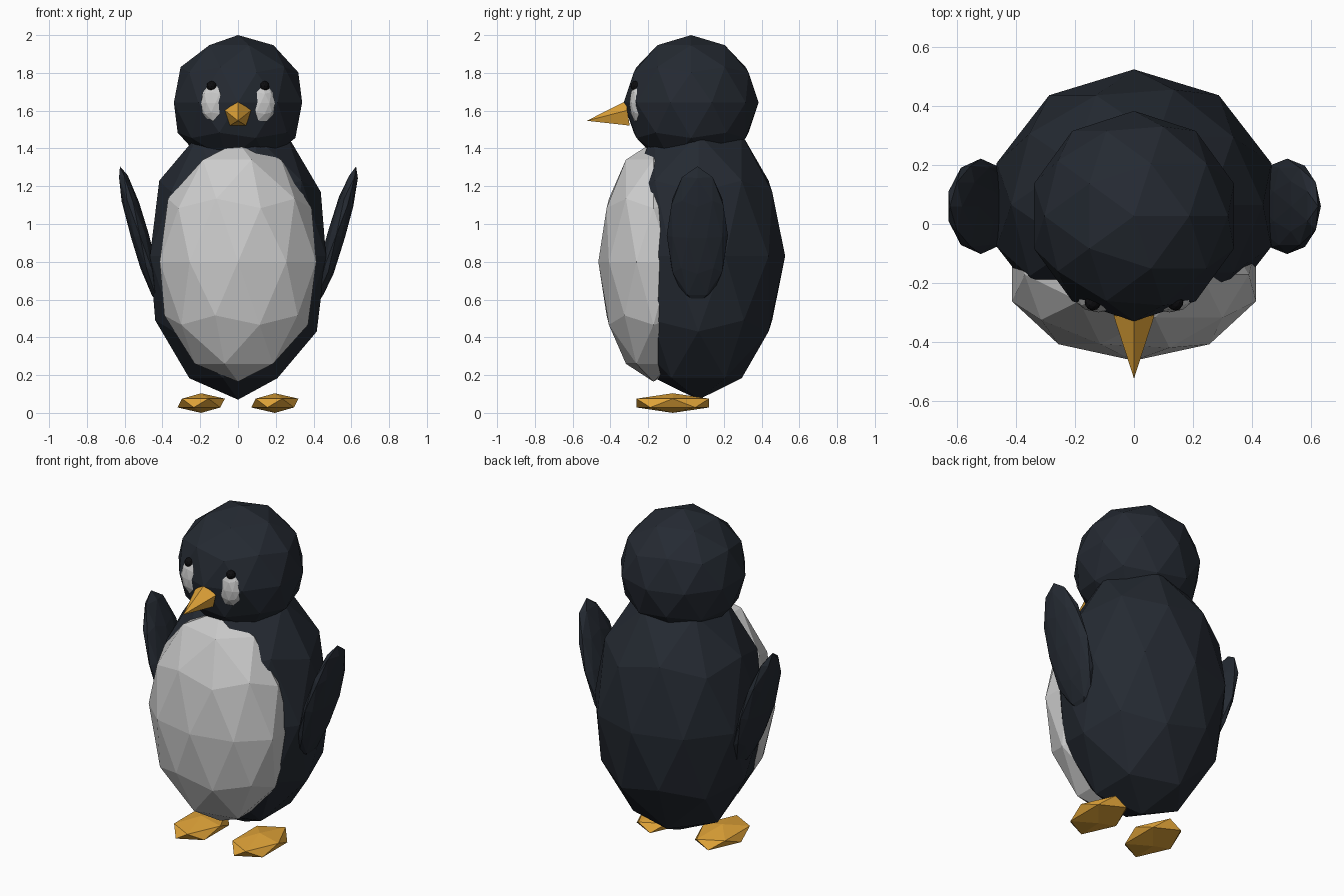
import bpy
from math import pi

if "Cube" in bpy.data.objects:
    bpy.data.objects.remove(bpy.data.objects["Cube"])


def material(name, rgb):
    m = bpy.data.materials.new(name)
    m.diffuse_color = (*rgb, 1)
    m.use_nodes = True
    m.node_tree.nodes["Principled BSDF"].inputs["Base Color"].default_value = m.diffuse_color
    return m


DARK = material("dark_feather", (0.018, 0.023, 0.032))
ORANGE = material("orange", (0.75, 0.37, 0.04))
BLACK = material("black", (0.004, 0.004, 0.005))


def finish(obj, name, mat):
    obj.name = name
    if mat:
        obj.data.materials.append(mat)
    return obj


def blob(name, loc, scale, mat=None, subdiv=2, rot=(0, 0, 0)):
    """Flat-faced icosphere stretched to the given half sizes."""
    bpy.ops.mesh.primitive_ico_sphere_add(subdivisions=subdiv, radius=1, location=loc, rotation=rot)
    obj = bpy.context.object
    obj.scale = scale
    return finish(obj, name, mat)


# Torso, pale belly and head
blob("body", (0, 0.065, 0.83), (0.49, 0.46, 0.76), DARK)
blob("belly", (0, -0.172, 0.80), (0.436, 0.292, 0.635))
blob("head", (0, 0.027, 1.643), (0.357, 0.357, 0.357), DARK)

# Five-sided beak, tilted slightly down, one corner up
bpy.ops.mesh.primitive_cone_add(vertices=5, radius1=0.073, radius2=0, depth=0.22,
                                location=(0, -0.416, 1.563), rotation=(pi / 2 + 0.15, 0, 0))
beak = finish(bpy.context.object, "beak", ORANGE)
# make sure a corner of the base points upward
top = max(beak.data.vertices, key=lambda v: v.co.y if v.co.z < 0 else -1)
if abs(top.co.x) > 0.01:
    for v in beak.data.vertices:
        v.co.y = -v.co.y
    beak.data.flip_normals()

# Paired parts
for side, label in ((-1, "left"), (1, "right")):
    blob(label + "_wing", (side * 0.52, 0.06, 0.94), (0.05, 0.162, 0.38), DARK,
         rot=(0, side * 0.28, 0))
    blob(label + "_foot", (side * 0.195, -0.07, 0.052), (0.14, 0.226, 0.052), ORANGE, subdiv=1)
    blob(label + "_eye_patch", (side * 0.12, -0.25, 1.64), (0.08, 0.05, 0.11))
    blob(label + "_eye", (side * 0.14, -0.267, 1.73), (0.027, 0.027, 0.027), BLACK)
